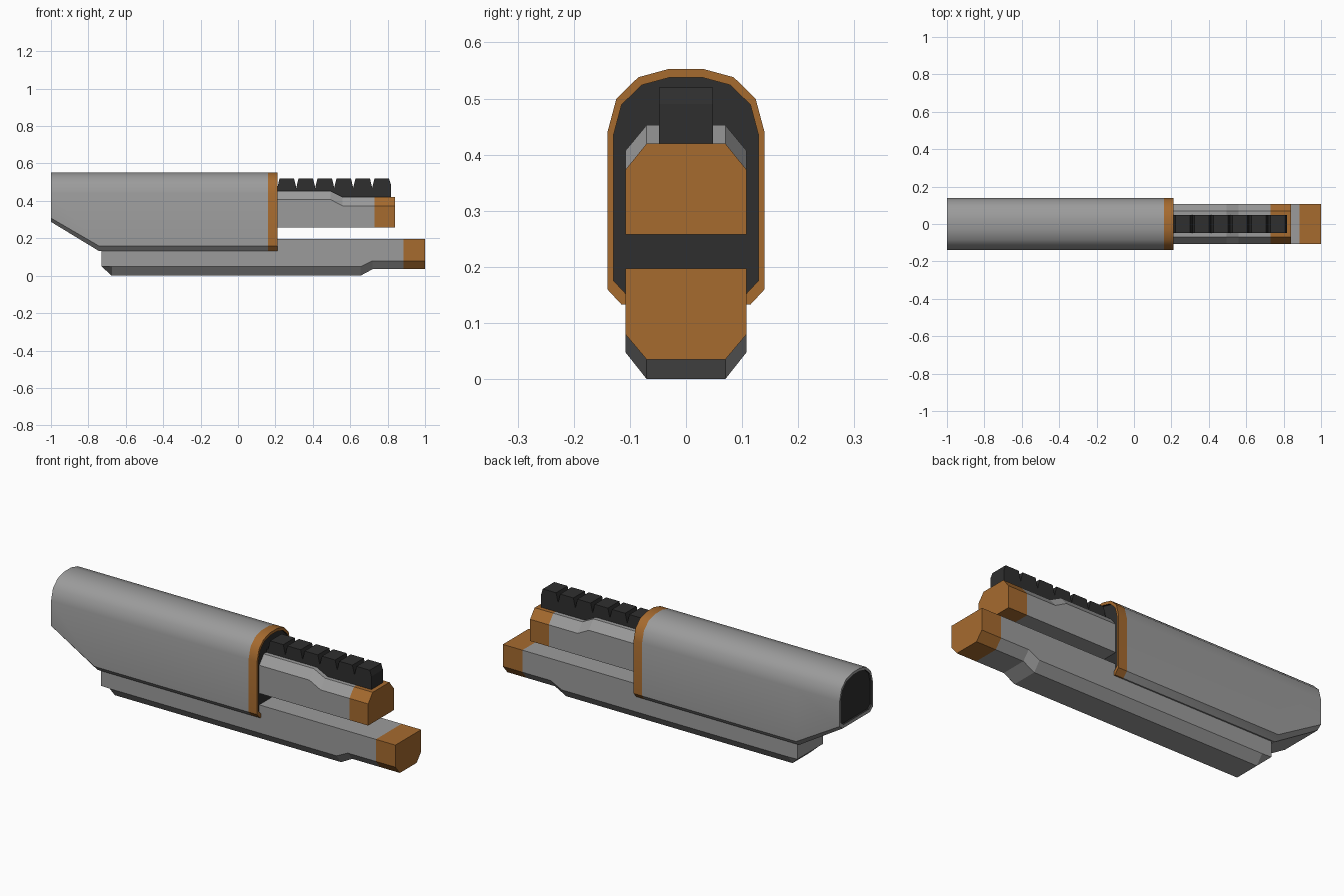
import bpy, bmesh, math

if "Cube" in bpy.data.objects:
    bpy.data.objects.remove(bpy.data.objects["Cube"])


def material(name, rgb):
    m = bpy.data.materials.new(name)
    m.diffuse_color = (*rgb, 1)
    m.use_nodes = True
    m.node_tree.nodes["Principled BSDF"].inputs["Base Color"].default_value = m.diffuse_color
    return m


grey = material("grey", (0.33, 0.33, 0.33))
orange = material("orange", (0.38, 0.145, 0.028))
dark = material("dark", (0.028, 0.028, 0.028))
MATS = [grey, orange, dark]


def loft(name, sections, mats, caps):
    """Skin (x, [(y, z)...]) sections; one material per span and per end cap."""
    bm = bmesh.new()
    rings = [[bm.verts.new((x, y, z)) for y, z in pts] for x, pts in sections]
    for a, b, m in zip(rings, rings[1:], mats):
        n = len(a)
        for i in range(n):
            j = (i + 1) % n
            bm.faces.new((a[i], a[j], b[j], b[i])).material_index = m
    for ring, m in zip((rings[0], rings[-1]), caps):
        bm.faces.new(ring).material_index = m
    bmesh.ops.dissolve_degenerate(bm, dist=1e-5, edges=bm.edges)
    bmesh.ops.recalc_face_normals(bm, faces=bm.faces)
    me = bpy.data.meshes.new(name)
    bm.to_mesh(me)
    bm.free()
    for m in MATS:
        me.materials.append(m)
    ob = bpy.data.objects.new(name, me)
    bpy.context.collection.objects.link(ob)
    return ob


def mirrored(half):
    return half + [(-y, z) for y, z in reversed(half)]


# Shell cross-section, with its bottom edge and chamfer height variable
def shell(low, chamfer):
    return mirrored([(0.115, low), (0.14, chamfer), (0.14, 0.44),
                     (0.124, 0.50), (0.085, 0.538), (0.03, 0.553)])


def inset(pts):
    lo, hi = min(z for _, z in pts), max(z for _, z in pts)
    k = (hi - lo - 0.033) / (hi - lo)
    return [(y * 0.925, lo + 0.018 + (z - lo) * k) for y, z in pts]


# Outer shell with sloped tail, orange front band and dark recessed ends
rear, body = shell(0.288, 0.308), shell(0.133, 0.16)
ob = loft("outer_shell",
          [(-0.99, inset(rear)), (-1, inset(rear)), (-1, rear), (-0.745, body),
           (0.16, body), (0.21, body), (0.21, inset(body)), (0.20, inset(body))],
          [2, 0, 0, 0, 1, 1, 2], (2, 2))
bpy.context.view_layer.objects.active = ob
ob.select_set(True)
bpy.ops.object.shade_smooth_by_angle(angle=math.radians(31))
ob.select_set(False)


# Bar section: flat side at z=flat, chamfered side reaching z=tip
def bar(flat, chamfer, tip):
    return mirrored([(0.108, flat), (0.108, chamfer), (0.07, tip)])


# Lower bar with orange tip
loft("lower_bar",
     [(-0.73, bar(0.197, 0.05, 0.05)), (-0.675, bar(0.197, 0.048, 0.0)),
      (0.655, bar(0.197, 0.048, 0.0)), (0.72, bar(0.197, 0.08, 0.035)),
      (0.885, bar(0.197, 0.08, 0.035)), (1.0, bar(0.197, 0.08, 0.035))],
     [0, 0, 0, 0, 1], (0, 1))

# Upper bar with orange tip
loft("upper_bar",
     [(0.1, bar(0.258, 0.407, 0.453)), (0.495, bar(0.258, 0.407, 0.453)),
      (0.56, bar(0.258, 0.373, 0.42)), (0.73, bar(0.258, 0.373, 0.42)),
      (0.84, bar(0.258, 0.373, 0.42))],
     [0, 0, 0, 1], (0, 1))


# Toothed rail on top of the upper bar
def rail(top):
    return [(0.048, 0.41), (0.048, top), (-0.048, top), (-0.048, 0.41)]


teeth = [(0.15, rail(0.47))]
for i in range(6):
    x = 0.21 + i * 0.1015
    teeth += [(x, rail(0.47)), (x + 0.012, rail(0.52)), (x + 0.0895, rail(0.52))]
teeth.append((0.817, rail(0.49)))
loft("toothed_rail", teeth, [2] * (len(teeth) - 1), (2, 2))
